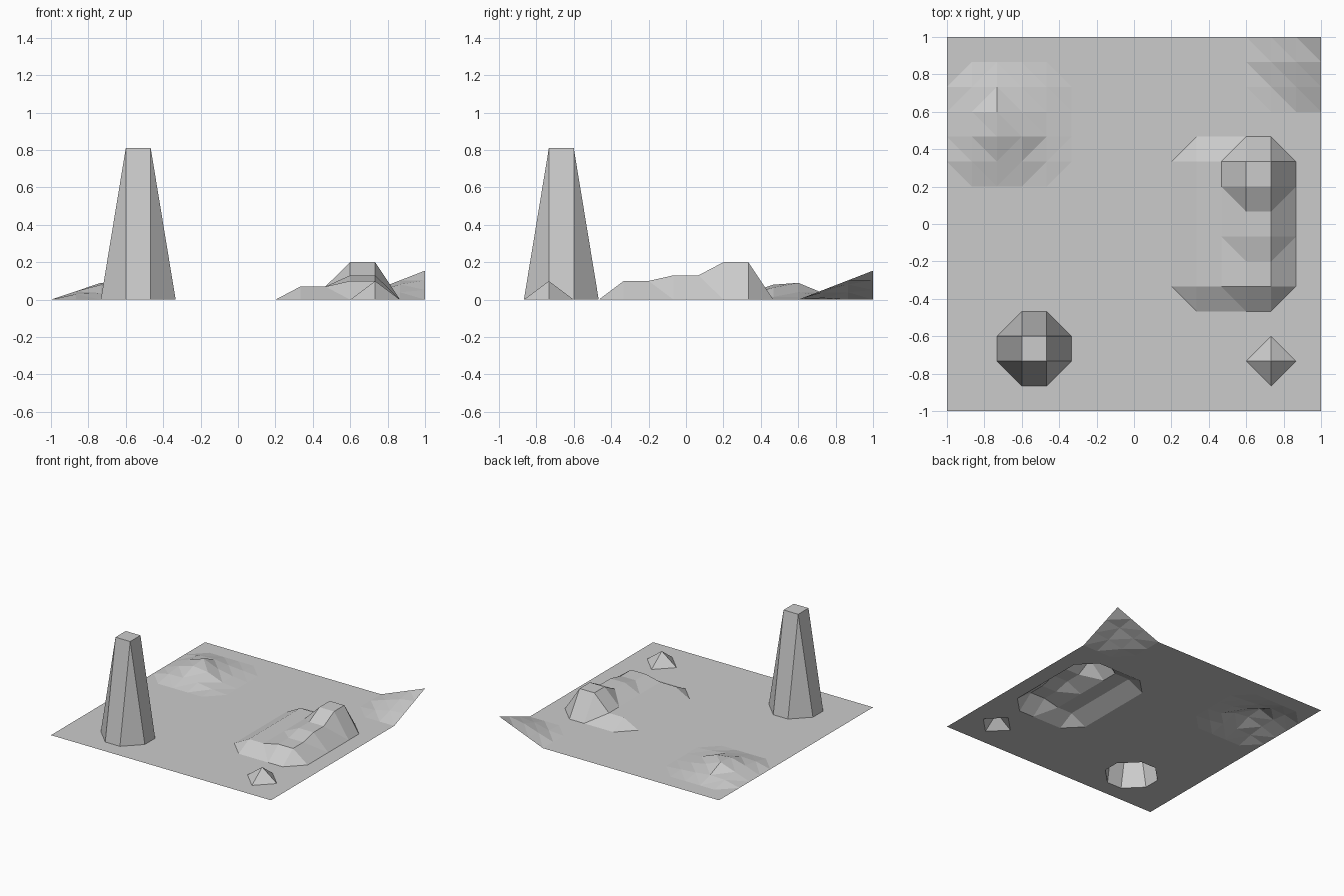
import bpy
import bmesh

cube = bpy.data.objects.get("Cube")
if cube:
    bpy.data.objects.remove(cube)

CELLS = 15
STEP = 2 / CELLS

grey = bpy.data.materials.new("plain grey")
grey.use_nodes = True
colour = (0.6, 0.6, 0.6, 1)
grey.diffuse_color = colour
grey.node_tree.nodes["Principled BSDF"].inputs["Base Color"].default_value = colour

heights = {}


def raise_rows(column, row, rows):
    """Lift a block of grid points; rows run front to back."""
    for j, line in enumerate(rows):
        for i, z in enumerate(line):
            heights[column + i, row + j] = z


# Tall tapered tower and small pyramid
raise_rows(3, 2, [[0.81] * 2] * 2)
raise_rows(13, 2, [[0.1]])

# Long stepped mound, climbing towards the back
for pair, top in enumerate((0.1, 0.13, 0.2)):
    raise_rows(10, 5 + 2 * pair, [[0.07, 0.07, top, top]] * 2)

# Low uneven hill
raise_rows(1, 10, [
    [0.03, 0.035, 0.03, 0.01],
    [0.045, 0.08, 0.065, 0.015],
    [0.045, 0.09, 0.04, 0.015],
    [0.03, 0.035, 0.02, 0.01],
])

# Rising back corner
for i in range(3):
    for j in range(3):
        heights[CELLS - i, CELLS - j] = 0.155 * max(0, 1 - (i * i + j * j) ** 0.5 / 3)

# Ground sheet with all the raised points, split along the shorter diagonals
bm = bmesh.new()
bmesh.ops.create_grid(bm, x_segments=CELLS, y_segments=CELLS, size=1)
for v in bm.verts:
    key = round((v.co.x + 1) / STEP), round((v.co.y + 1) / STEP)
    v.co.z = heights.get(key, 0)
bmesh.ops.triangulate(bm, faces=bm.faces[:], quad_method='SHORT_EDGE')
mesh = bpy.data.meshes.new("terrain")
bm.to_mesh(mesh)
bm.free()
mesh.materials.append(grey)
terrain = bpy.data.objects.new("terrain", mesh)
bpy.context.collection.objects.link(terrain)
